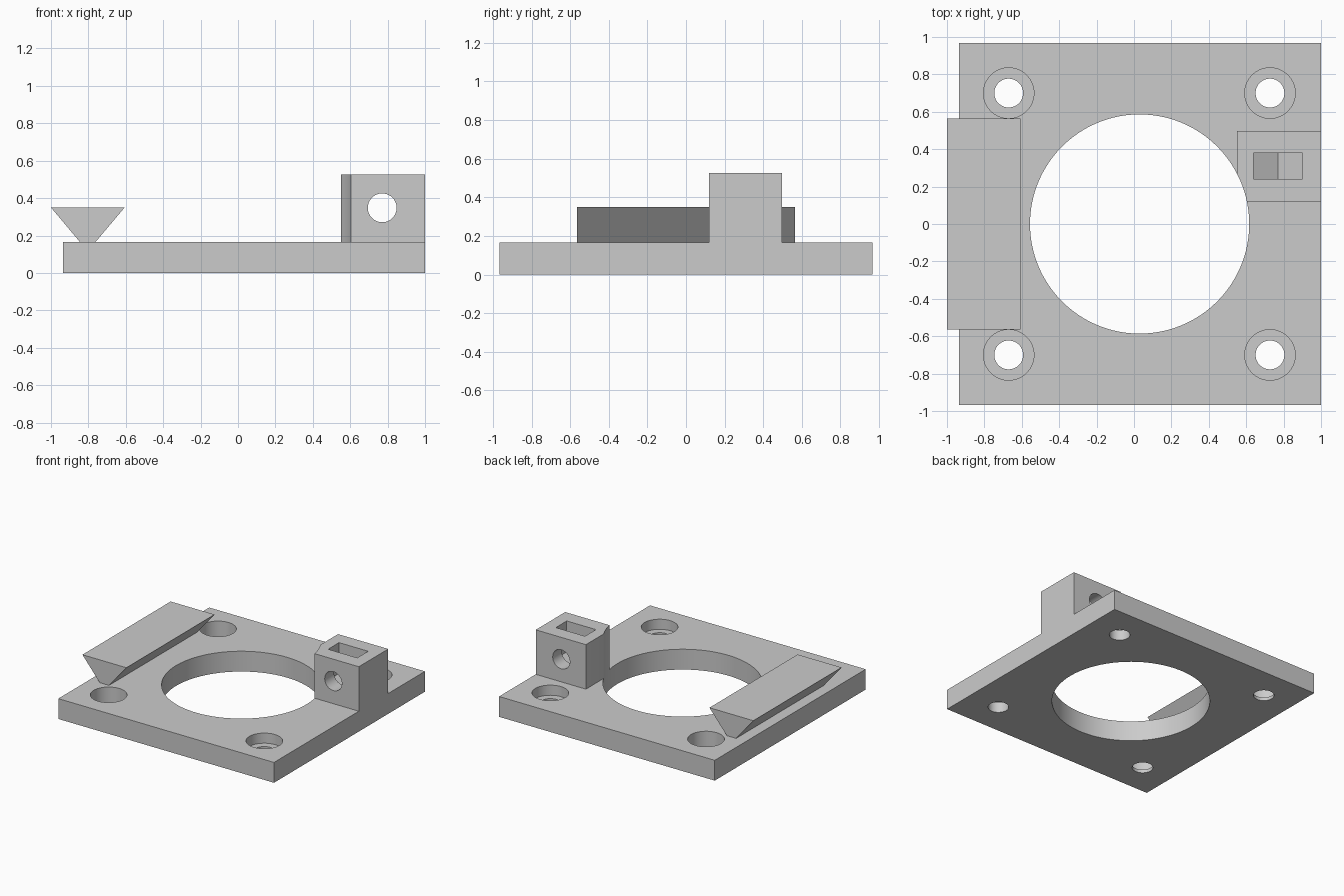
import bpy, bmesh, math
from mathutils import Matrix, Vector

cube = bpy.data.objects.get("Cube")
if cube:
    bpy.data.objects.remove(cube, do_unlink=True)

grey = bpy.data.materials.new("light grey")
grey.use_nodes = True
colour = (0.6, 0.6, 0.6, 1)
grey.diffuse_color = colour
grey.node_tree.nodes["Principled BSDF"].inputs["Base Color"].default_value = colour


def finish(name, bm):
    bmesh.ops.recalc_face_normals(bm, faces=bm.faces)
    mesh = bpy.data.meshes.new(name)
    bm.to_mesh(mesh)
    bm.free()
    mesh.materials.append(grey)
    obj = bpy.data.objects.new(name, mesh)
    bpy.context.collection.objects.link(obj)
    return obj


def box(name, low, high):
    low, high = Vector(low), Vector(high)
    bm = bmesh.new()
    bmesh.ops.create_cube(bm, size=1, matrix=Matrix.Translation((low + high) / 2)
                          @ Matrix.Diagonal((*(high - low), 1)))
    return finish(name, bm)


def cylinder(name, centre, radius, depth, sides=64, along_y=False):
    turn = Matrix.Rotation(math.pi / 2 if along_y else 0, 4, 'X')
    bm = bmesh.new()
    bmesh.ops.create_cone(bm, cap_ends=True, segments=sides, radius1=radius, radius2=radius,
                          depth=depth, matrix=Matrix.Translation(centre) @ turn)
    return finish(name, bm)


def prism(name, profile, y0, y1):
    """Extrude an x-z profile along y."""
    bm = bmesh.new()
    face = bm.faces.new([bm.verts.new((x, y0, z)) for x, z in profile])
    new = bmesh.ops.extrude_face_region(bm, geom=[face])["geom"]
    bmesh.ops.translate(bm, vec=(0, y1 - y0, 0),
                        verts=[v for v in new if isinstance(v, bmesh.types.BMVert)])
    return finish(name, bm)


def cut(target, cutters):
    bpy.context.view_layer.objects.active = target
    for cutter in cutters:
        cutter.hide_render = True
        mod = target.modifiers.new("cut", 'BOOLEAN')
        mod.operation = 'DIFFERENCE'
        mod.solver = 'EXACT'
        mod.object = cutter
        bpy.ops.object.modifier_apply(modifier=mod.name)
        bpy.data.objects.remove(cutter, do_unlink=True)


def bore():
    return cylinder("bore_cutter", (0.03, 0, 0.3), 0.586, 1.2, 128)


TOP = 0.165

# Base plate with the large bore and four counterbored screw holes
plate = box("base_plate", (-0.935, -0.967, 0), (1, 0.967, TOP))
cutters = [bore()]
for x, floor in ((-0.67, 0.027), (0.727, 0.083)):
    for y in (-0.7, 0.7):
        cutters.append(cylinder("screw_cutter", (x, y, 0.1), 0.077, 0.6))
        cutters.append(cylinder("counterbore_cutter", (x, y, floor + 0.2), 0.135, 0.4))
cut(plate, cutters)

# Dovetail rail, wide at the top and overhanging the plate edge
rail = prism("dovetail_rail",
             [(-0.845, TOP), (-0.762, TOP), (-0.606, 0.35), (-1, 0.35)], -0.565, 0.565)

# Clamp block, trimmed by the bore, with a cross hole and a nut pocket
block = box("clamp_block", (0.55, 0.12, TOP), (1, 0.497, 0.526))
pocket = prism("nut_pocket_cutter",
               [(0.64, 0.7), (0.64, 0.275), (0.771, 0.2), (0.902, 0.275), (0.902, 0.7)],
               0.24, 0.38)
cut(block, [bore(),
            cylinder("cross_hole_cutter", (0.771, 0.3, 0.348), 0.077, 1, along_y=True),
            pocket])

# Smooth the round walls and keep the edges sharp
for obj in bpy.context.selected_objects:
    obj.select_set(False)
for obj in (plate, rail, block):
    obj.select_set(True)
bpy.context.view_layer.objects.active = plate
bpy.ops.object.shade_smooth_by_angle(angle=math.radians(30))
